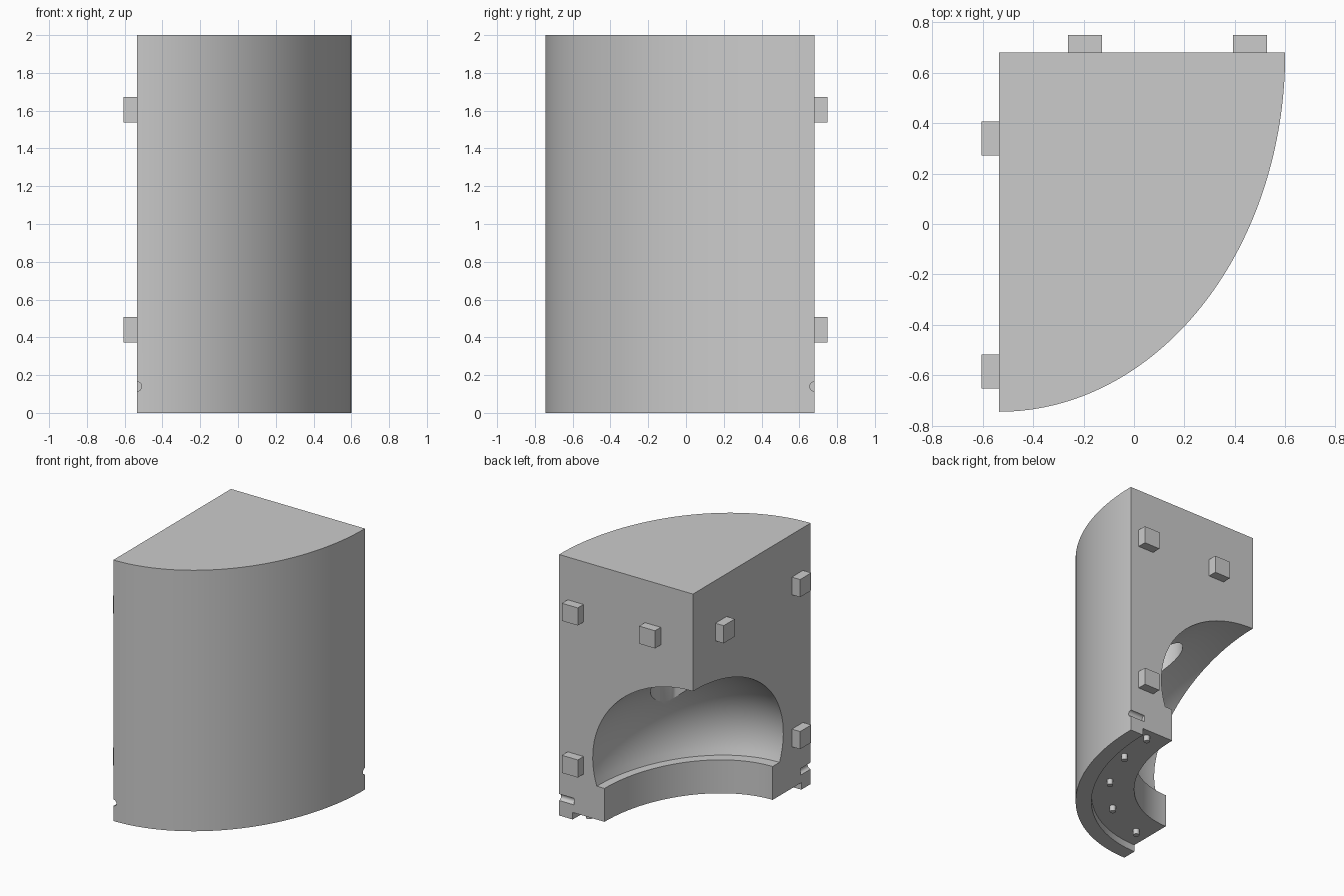
import bpy, bmesh, math
from mathutils import Vector, Matrix

if "Cube" in bpy.data.objects:
    bpy.data.objects.remove(bpy.data.objects["Cube"], do_unlink=True)

# One plain grey for the whole casting
grey = bpy.data.materials.new("plain grey")
grey.use_nodes = True
COLOUR = (0.6, 0.6, 0.6, 1)
grey.diffuse_color = COLOUR
grey.node_tree.nodes["Principled BSDF"].inputs["Base Color"].default_value = COLOUR

CX, CY = -0.535, 0.68          # vertical axis where the two flat walls meet
A, B = 1.135, 1.425            # half axes of the outer ellipse
STRETCH = 1.287                # depth ratio of the cavity


def make(name, bm):
    bmesh.ops.recalc_face_normals(bm, faces=bm.faces)
    mesh = bpy.data.meshes.new(name)
    bm.to_mesh(mesh)
    bm.free()
    mesh.materials.append(grey)
    obj = bpy.data.objects.new(name, mesh)
    bpy.context.collection.objects.link(obj)
    return obj


def box(name, centre, size):
    bm = bmesh.new()
    bmesh.ops.create_cube(bm, size=1, matrix=Matrix.LocRotScale(Vector(centre), None, Vector(size)))
    return make(name, bm)


def cylinder(name, centre, radius, length, axis="Z", sides=24):
    direction = {"X": Vector((1, 0, 0)), "Y": Vector((0, 1, 0)), "Z": Vector((0, 0, 1))}[axis]
    turn = direction.to_track_quat("Z", "Y")
    bm = bmesh.new()
    bmesh.ops.create_cone(bm, cap_ends=True, segments=sides, radius1=radius, radius2=radius,
                          depth=length, matrix=Matrix.LocRotScale(Vector(centre), turn, None))
    return make(name, bm)


def cut(body, cutter):
    cutter.hide_render = True
    mod = body.modifiers.new("cut", "BOOLEAN")
    mod.operation, mod.solver, mod.object = "DIFFERENCE", "EXACT", cutter
    bpy.context.view_layer.objects.active = body
    bpy.ops.object.modifier_apply(modifier=mod.name)
    bpy.data.objects.remove(cutter, do_unlink=True)


# Quarter-ellipse body
bm = bmesh.new()
STEPS = 72
outline = [bm.verts.new((CX, CY, 0))]
for i in range(STEPS + 1):
    t = math.pi / 2 * i / STEPS
    outline.append(bm.verts.new((CX + A * math.cos(t), CY - B * math.sin(t), 0)))
base = bm.faces.new(outline)
top = bmesh.ops.extrude_face_region(bm, geom=[base])
bmesh.ops.translate(bm, vec=(0, 0, 2), verts=[v for v in top["geom"] if isinstance(v, bmesh.types.BMVert)])
body = make("quarter_body", bm)

# Cavity lathe: bottom recess, throat, ledge and dome
profile = [(0, -0.1), (1.02, -0.1), (1.02, 0.054), (0.75, 0.054), (0.75, 0.31)]
start, rings = -math.asin(0.284), 28
for i in range(rings + 1):
    t = start + (math.pi / 2 - start) * i / rings
    profile.append((0.85 * math.cos(t), 0.519 + 0.736 * math.sin(t)))
bm = bmesh.new()
verts = [bm.verts.new((r, 0, z)) for r, z in profile]
edges = [bm.edges.new(pair) for pair in zip(verts, verts[1:])]
bmesh.ops.spin(bm, geom=verts + edges, axis=(0, 0, 1), cent=(0, 0, 0),
               angle=2 * math.pi, steps=144, use_duplicate=False)
bmesh.ops.remove_doubles(bm, verts=bm.verts, dist=0.0005)
bmesh.ops.transform(bm, verts=bm.verts,
                    matrix=Matrix.LocRotScale(Vector((CX, CY, 0)), None, Vector((1, STRETCH, 1))))
cut(body, make("cavity_cutter", bm))

# Round pocket in the dome wall
cut(body, cylinder("pocket_cutter", (CX + 0.48, CY - 0.5, 1.0), 0.19, 0.7, "Z", 48))

# Half-round grooves at the outer ends of the flat walls
cut(body, cylinder("groove_cutter", (CX + A, CY, 0.14), 0.025, 0.25, "X"))
cut(body, cylinder("groove_cutter", (CX, CY - B, 0.14), 0.025, 0.25, "Y"))

# Square locating pegs on both flat walls
PEG, OUT = 0.135, 0.07
for z in (0.44, 1.605):
    for x in (-0.195, 0.46):
        if z > 1 or x > 0:
            box("back_peg", (x, CY + OUT / 2, z), (PEG, OUT, PEG))
    for y in (0.34, -0.585):
        if z > 1 or y < 0:
            box("side_peg", (CX - OUT / 2, y, z), (OUT, PEG, PEG))

# Small pins under the base
for angle in (3.5, 19, 38.5, 59.5, 82):
    t = math.radians(angle)
    cylinder("base_pin", (CX + 0.93 * math.cos(t), CY - 1.15 * math.sin(t), 0.035), 0.022, 0.05)

# Smooth curves, crisp edges
for obj in bpy.context.collection.objects:
    if obj.type == "MESH" and grey.name in obj.data.materials:
        bpy.ops.object.select_all(action="DESELECT")
        obj.select_set(True)
        bpy.context.view_layer.objects.active = obj
        bpy.ops.object.shade_smooth_by_angle(angle=math.radians(30))
